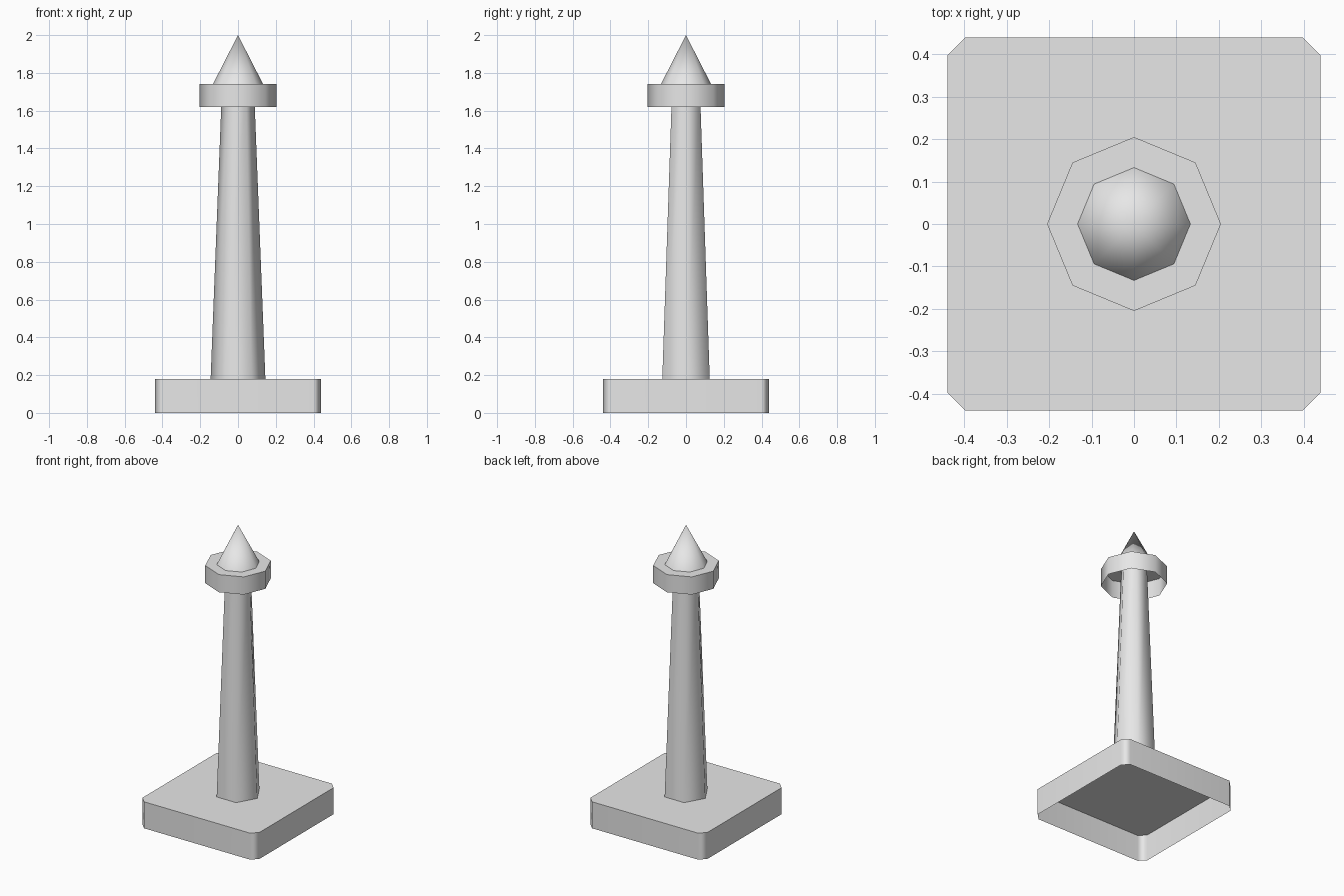
import bpy
import bmesh
import math

cube = bpy.data.objects.get("Cube")
if cube:
    bpy.data.objects.remove(cube, do_unlink=True)

# Single stone colour
stone = bpy.data.materials.new("light_grey_stone")
stone.use_nodes = True
GREY = (0.8, 0.8, 0.8, 1.0)
stone.diffuse_color = GREY
stone.node_tree.nodes["Principled BSDF"].inputs["Base Color"].default_value = GREY


def polygon(sides, radius):
    """Corner points of a regular polygon with one corner on +x."""
    step = math.tau / sides
    return [(radius * math.cos(i * step), radius * math.sin(i * step)) for i in range(sides)]


def cut_square(half, cut):
    """Square outline with its four corners cut off, counter-clockwise."""
    points = []
    a, b = (half, half - cut), (half - cut, half)
    for _ in range(4):
        points += [a, b]
        a, b = (-a[1], a[0]), (-b[1], b[0])
    return points


def shell(name, outline, z0, z1, taper=1.0, cap=False):
    """Wall raised from an outline; open below, optionally capped or pointed."""
    bm = bmesh.new()
    low = [bm.verts.new((x, y, z0)) for x, y in outline]
    n = len(low)
    if taper == 0:
        tip = bm.verts.new((0, 0, z1))
        for i in range(n):
            bm.faces.new((low[i], low[(i + 1) % n], tip))
    else:
        high = [bm.verts.new((x * taper, y * taper, z1)) for x, y in outline]
        for i in range(n):
            j = (i + 1) % n
            bm.faces.new((low[i], low[j], high[j], high[i]))
        if cap:
            bm.faces.new(high)
    mesh = bpy.data.meshes.new(name)
    bm.to_mesh(mesh)
    bm.free()
    mesh.materials.append(stone)
    obj = bpy.data.objects.new(name, mesh)
    bpy.context.collection.objects.link(obj)
    bpy.ops.object.select_all(action="DESELECT")
    obj.select_set(True)
    bpy.context.view_layer.objects.active = obj
    bpy.ops.object.shade_smooth_by_angle(angle=math.radians(65))
    return obj


# Hollow plinth with cut corners
base = shell("base", cut_square(0.44, 0.042), 0, 0.18, cap=True)
weighted = base.modifiers.new("flat_sides", "WEIGHTED_NORMAL")
weighted.keep_sharp = True

# Tapered six-sided column
shell("column", polygon(6, 0.145), 0.18, 1.74, taper=0.58)

# Eight-sided collar, open underneath, and the pointed roof
shell("collar", polygon(8, 0.205), 1.62, 1.74, cap=True)
shell("roof", polygon(8, 0.133), 1.74, 2.0, taper=0)
